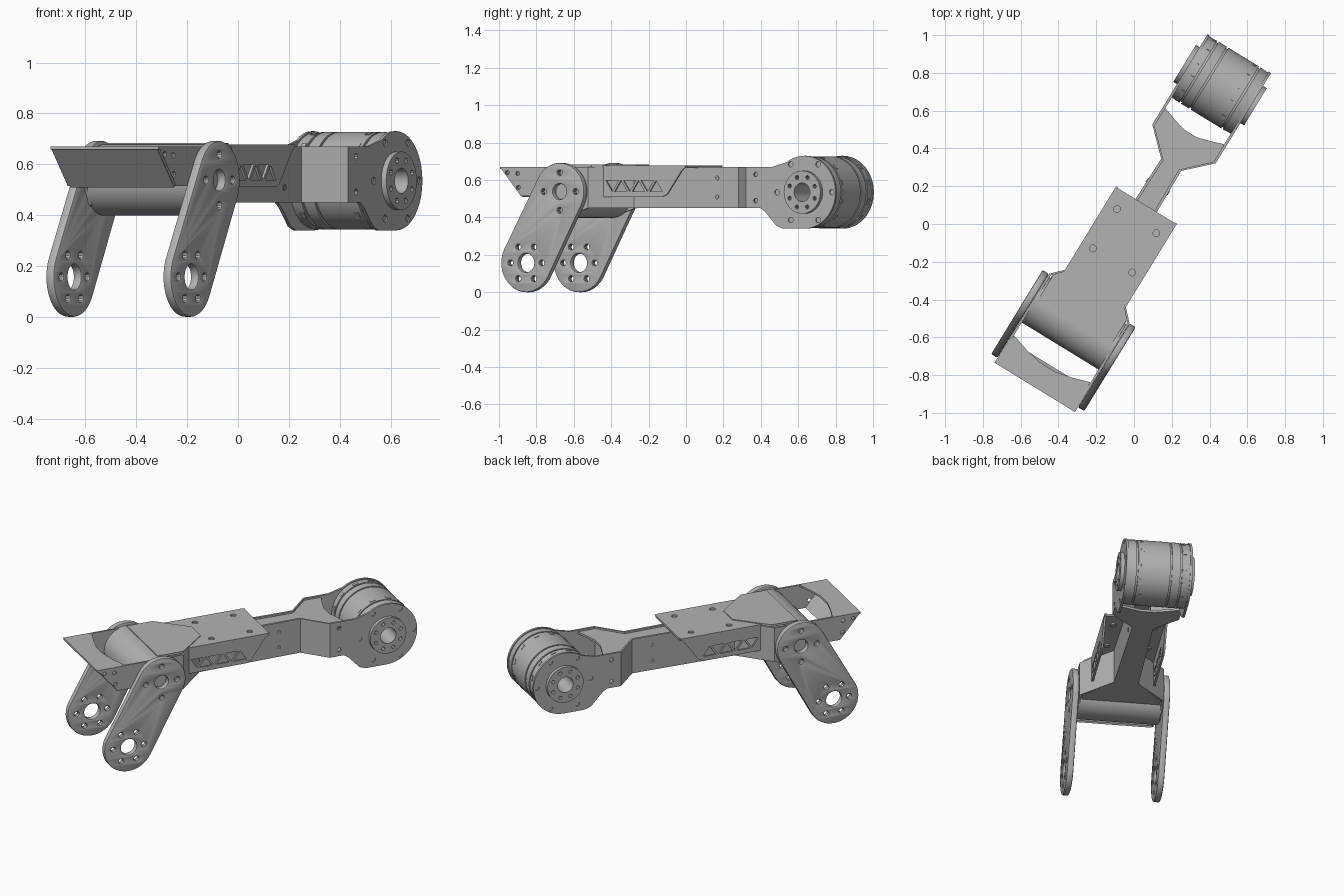
import bpy, bmesh
from math import radians, pi, cos, sin, hypot, atan2
from mathutils import Matrix

cube = bpy.data.objects.get("Cube")
if cube:
    bpy.data.objects.remove(cube, do_unlink=True)

mat = bpy.data.materials.new("machined grey")
mat.use_nodes = True
GREY = (0.45, 0.45, 0.45, 1)
mat.diffuse_color = GREY
mat.node_tree.nodes["Principled BSDF"].inputs["Base Color"].default_value = GREY

# The arm runs along local x and is turned about z as a whole
ARM = Matrix.Rotation(radians(58.5), 4, 'Z') @ Matrix.Translation((0, -0.004, 0))
MOTOR = (0.865, 0.535)
PIVOT = (-0.615, 0.538)
FOOT = (-0.825, 0.157)


def arc(c, r, a0, a1, n=24):
    return [(c[0] + r * cos(radians(a0 + (a1 - a0) * i / n)),
             c[1] + r * sin(radians(a0 + (a1 - a0) * i / n))) for i in range(n + 1)]


def circle(c, r, n=20):
    return arc(c, r, 0, 360 * (n - 1) / n, n - 1)


def ring(c, r, n, hole=0.013, start=0):
    return [circle((c[0] + r * cos(radians(start) + 2 * pi * i / n),
                    c[1] + r * sin(radians(start) + 2 * pi * i / n)), hole, 10) for i in range(n)]


def upright(side):
    """Drawing plane x-z standing at a sideways distance."""
    return Matrix.Translation((0, side, 0)) @ Matrix.Rotation(pi / 2, 4, 'X')


def level(z):
    return Matrix.Translation((0, 0, z))


def mirrored(half):
    return half + [(x, -y) for x, y in reversed(half)]


def finish(name, mesh, matrix):
    ob = bpy.data.objects.new(name, mesh)
    bpy.context.collection.objects.link(ob)
    ob.matrix_world = ARM @ matrix
    mesh.materials.clear()
    mesh.materials.append(mat)
    bpy.ops.object.select_all(action='DESELECT')
    ob.select_set(True)
    bpy.context.view_layer.objects.active = ob
    bpy.ops.object.shade_smooth_by_angle(angle=radians(30))


def plate(name, loops, matrix, thick, bevel=0.0):
    """Flat plate; the first loop is the outline, later loops are holes."""
    cu = bpy.data.curves.new(name, 'CURVE')
    cu.dimensions = '2D'
    cu.fill_mode = 'BOTH'
    cu.extrude = thick / 2 - bevel
    cu.bevel_depth = bevel
    cu.bevel_resolution = 1
    cu.offset = -bevel
    for loop in loops:
        sp = cu.splines.new('POLY')
        sp.points.add(len(loop) - 1)
        for p, co in zip(sp.points, loop):
            p.co = (co[0], co[1], 0, 1)
        sp.use_cyclic_u = True
    tmp = bpy.data.objects.new(name, cu)
    bpy.context.collection.objects.link(tmp)
    bpy.context.view_layer.update()
    mesh = bpy.data.meshes.new_from_object(tmp.evaluated_get(bpy.context.evaluated_depsgraph_get()))
    bpy.data.objects.remove(tmp, do_unlink=True)
    bm = bmesh.new()
    bm.from_mesh(mesh)
    bmesh.ops.remove_doubles(bm, verts=bm.verts, dist=0.0002)
    bmesh.ops.recalc_face_normals(bm, faces=bm.faces)
    bm.to_mesh(mesh)
    bm.free()
    finish(name, mesh, matrix)


def lathe(name, profile, centre, n=64):
    """Turned part about the sideways axis; profile is (radius, side)."""
    bm = bmesh.new()
    rows = [[bm.verts.new((centre[0] + r * cos(2 * pi * i / n), s, centre[1] + r * sin(2 * pi * i / n)))
             for i in range(n)] for r, s in profile]
    for a, b in zip(rows, rows[1:] + rows[:1]):
        for i in range(n):
            bm.faces.new((a[i], a[(i + 1) % n], b[(i + 1) % n], b[i]))
    bmesh.ops.recalc_face_normals(bm, faces=bm.faces)
    mesh = bpy.data.meshes.new(name)
    bm.to_mesh(mesh)
    bm.free()
    finish(name, mesh, Matrix())


# Motors: big one with grooves at the far end, small one at the pivot
big = [(0.05, -0.19), (0.188, -0.19)]
for s in (-0.13, 0.07, 0.13):
    big += [(0.192, s - 0.005), (0.183, s - 0.005), (0.183, s + 0.005), (0.192, s + 0.005)]
lathe("end_motor", big + [(0.188, 0.19), (0.05, 0.19)], MOTOR)
lathe("pivot_motor", [(0.042, -0.245), (0.14, -0.245), (0.14, 0.245), (0.042, 0.245)], PIVOT)

# Small lugs around the end motor
bm = bmesh.new()
for i in range(12):
    a = 2 * pi * (i + 0.5) / 12
    for s in (-0.1, 0.15):
        m = (Matrix.Translation((MOTOR[0] + 0.19 * cos(a), s, MOTOR[1] + 0.19 * sin(a)))
             @ Matrix.Rotation(-a, 4, 'Y') @ Matrix.Diagonal((0.008, 0.02, 0.03, 1)))
        bmesh.ops.create_cube(bm, size=1, matrix=m)
lugs = bpy.data.meshes.new("motor_lugs")
bm.to_mesh(lugs)
bm.free()
finish("motor_lugs", lugs, Matrix())

# Outlines shared by both sides
tilt = atan2(PIVOT[1] - FOOT[1], PIVOT[0] - FOOT[0]) * 180 / pi
link = [arc(PIVOT, 0.154, tilt - 90, tilt + 90) + arc(FOOT, 0.157, tilt + 90, tilt + 270),
        circle(PIVOT, 0.042), circle(FOOT, 0.05)]
link += ring(PIVOT, 0.1, 4, 0.015) + ring(FOOT, 0.098, 6, 0.015)

flange = [[(0.5, 0.67), (0.5, 0.45), (0.59, 0.45), (0.62, 0.43), (0.69, 0.355), (0.73, 0.34)]
          + arc(MOTOR, 0.195, -90, 125) + [(0.66, 0.67)], circle(MOTOR, 0.1),
          circle((0.56, 0.63), 0.013, 10), circle((0.56, 0.49), 0.013, 10)]
flange += ring(MOTOR, 0.172, 6, 0.015)

cheek = [[(-1.012, 0.67), (-0.88, 0.515), (-0.76, 0.515), (-0.72, 0.44), (-0.62, 0.4),
          (-0.46, 0.45), (-0.46, 0.67)]]
cheek += [circle(c, 0.012, 10) for c in ((-0.965, 0.64), (-0.9, 0.635), (-0.896, 0.56))]

hub = [circle(MOTOR, 0.115, 40), circle(MOTOR, 0.05)] + ring(MOTOR, 0.085, 8, 0.011, 22)

# Side skirt with a row of alternating triangular windows
skirt = [[(-0.405, 0.51), (-0.03, 0.51), (0, 0.525), (0.09, 0.65), (0.12, 0.677), (-0.405, 0.677)]]
for i in range(6):
    x, rise = -0.345 + 0.055 * i, 0.03 if i % 2 else -0.03
    skirt.append([(x - 0.04, 0.568 - rise), (x + 0.04, 0.568 - rise), (x, 0.568 + rise)])

# Channel wall in plan: outer path and the same path moved inwards
wall = [(-0.46, 0.25), (-0.28, 0.073), (0.37, 0.062), (0.5, 0.197), (0.54, 0.197)]
wall += [(x, y - 0.014) for x, y in reversed(wall)]

for side, label in ((-1, "left"), (1, "right")):
    plate(label + "_link", link, upright(side * 0.27), 0.038, bevel=0.007)
    plate(label + "_motor_flange", flange, upright(side * 0.19), 0.014)
    plate(label + "_cheek", cheek, upright(side * 0.244), 0.012)
    plate(label + "_skirt", skirt, upright(side * 0.183), 0.012)
    plate(label + "_hub", hub, upright(side * 0.205), 0.03)
    plate(label + "_channel_wall", [[(x, side * y) for x, y in wall]], level(0.56), 0.22)
    # Bolt heads on the channel wall
    for z in (0.51, 0.61):
        plate(label + "_wall_bolt", [circle((0.235, z), 0.013, 12), circle((0.235, z), 0.007, 8)],
              upright(side * 0.064), 0.008)

# Channel webs with hollowed ends facing the motor
web = [(-0.62, 0.232), (-0.46, 0.232), (-0.28, 0.062), (0.37, 0.05), (0.5, 0.184), (0.61, 0.184),
       (0.585, 0.11), (0.565, 0.04)]
plate("channel_floor", [mirrored(web)], level(0.457), 0.014)
plate("channel_top_web", [mirrored([(-0.3, 0.062)] + web[3:])], level(0.652), 0.014)

# Top covers
cover_holes = [circle((x, y), 0.018, 14) for x in (0.02, -0.224) for y in (-0.122, 0.122)]
plate("top_cover", [mirrored([(-0.39, 0.189), (0.105, 0.189), (0.117, 0.178)])] + cover_holes,
      level(0.671), 0.014)
plate("cover_bolts", cover_holes, level(0.662), 0.012)
plate("pivot_cover", [mirrored([(-0.615, 0.228), (-0.45, 0.228), (-0.27, 0.066)])], level(0.676), 0.014)

# Nose: curved top panel and sloping front panel
plate("nose_top", [mirrored([(-1.012, 0.249), (-0.99, 0.249), (-0.835, 0.236), (-0.865, 0.14), (-0.885, 0.05)])],
      level(0.664), 0.012)
slope = Matrix.Translation((-1.004, 0, 0.665)) @ Matrix.Rotation(atan2(0.152, 0.13), 4, 'Y')
plate("nose_front", [mirrored([(0, 0.24), (hypot(0.13, 0.152), 0.24)])], slope, 0.012)
